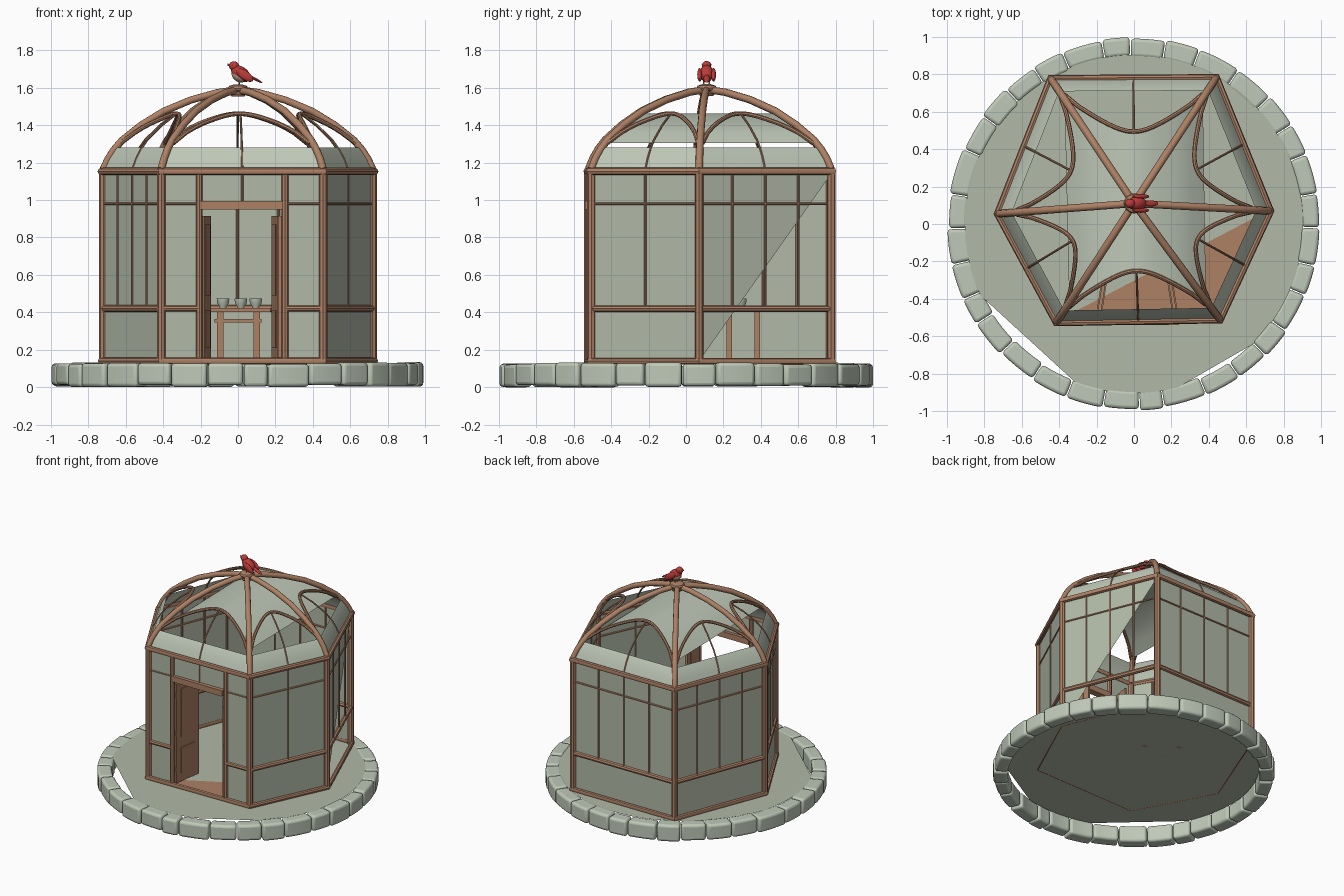
import bpy, bmesh, math, random
from mathutils import Vector, Matrix

if "Cube" in bpy.data.objects:
    bpy.data.objects.remove(bpy.data.objects["Cube"])
random.seed(4)
S = bpy.context.scene.collection


def mat(name, c):
    m = bpy.data.materials.new(name)
    m.diffuse_color = (*c, 1)
    m.use_nodes = True
    m.node_tree.nodes["Principled BSDF"].inputs["Base Color"].default_value = m.diffuse_color
    return m


WOOD = mat("warm wood", (0.42, 0.22, 0.13))
STONE = mat("pale stone", (0.52, 0.58, 0.48))
GLASS = mat("green glass", (0.44, 0.49, 0.39))
RED = mat("red feathers", (0.50, 0.045, 0.04))
TAN = mat("tan belly", (0.42, 0.30, 0.22))


def add(name, me, m):
    o = bpy.data.objects.new(name, me)
    me.materials.clear()
    me.materials.append(m)
    S.objects.link(o)
    return o


def mesh(name, verts, faces, m):
    me = bpy.data.meshes.new(name)
    me.from_pydata([tuple(v) for v in verts], [], faces)
    return add(name, me, m)


def tubes(name, paths, r, m=WOOD, cyclic=False, res=2):
    # round bars along one or more paths, turned into a mesh
    cu = bpy.data.curves.new(name, 'CURVE')
    cu.dimensions = '3D'
    cu.bevel_depth, cu.bevel_resolution, cu.use_fill_caps = r, res, True
    for p in paths:
        sp = cu.splines.new('POLY')
        sp.points.add(len(p) - 1)
        for q, v in zip(sp.points, p):
            q.co = (*v, 1)
        sp.use_cyclic_u = cyclic
    tmp = bpy.data.objects.new("tmp", cu)
    S.objects.link(tmp)
    bpy.context.view_layer.update()
    me = bpy.data.meshes.new_from_object(tmp.evaluated_get(bpy.context.evaluated_depsgraph_get()))
    bpy.data.objects.remove(tmp)
    return add(name, me, m)


def box(name, c, size, m=WOOD, rot=0.0):
    bm = bmesh.new()
    bmesh.ops.create_cube(bm, size=1)
    bm.transform(Matrix.Translation(c) @ Matrix.Rotation(rot, 4, 'Z') @ Matrix.Diagonal((*size, 1)))
    me = bpy.data.meshes.new(name)
    bm.to_mesh(me)
    return add(name, me, m)


def ball(name, c, rad, m, tilt=0.0):
    bm = bmesh.new()
    bmesh.ops.create_uvsphere(bm, u_segments=20, v_segments=12, radius=1)
    bm.transform(Matrix.Translation(c) @ Matrix.Rotation(tilt, 4, 'Y') @ Matrix.Diagonal((*rad, 1)))
    me = bpy.data.meshes.new(name)
    bm.to_mesh(me)
    return add(name, me, m)


def lathe(name, c, prof, m, n=20):
    v, f = [], []
    for r, z in prof:
        v += [(c[0] + r * math.cos(k * math.tau / n), c[1] + r * math.sin(k * math.tau / n), c[2] + z) for k in range(n)]
    for j in range(len(prof) - 1):
        f += [(j * n + k, j * n + (k + 1) % n, (j + 1) * n + (k + 1) % n, (j + 1) * n + k) for k in range(n)]
    return mesh(name, v, f, m)


# ring of rounded edging stones
cuts = [(i + random.uniform(-0.2, 0.2)) * math.tau / 32 for i in range(32)]
v, f = [], []
for i, a0 in enumerate(cuts):
    a1 = cuts[(i + 1) % 32] + (math.tau if i == 31 else 0)
    r0, r1 = 0.893 + random.uniform(-.006, .006), 1 - random.uniform(0, .012)
    z0, z1, b = random.uniform(0, .012), 0.13 + random.uniform(-.008, .004), len(v)
    for k in range(5):
        a = a0 + .003 + (a1 - a0 - .006) * k / 4
        v += [(r * math.cos(a), r * math.sin(a), z) for r, z in ((r0, z0), (r1, z0), (r1, z1), (r0, z1))]
        if k:
            f += [(b + 4 * k - 4 + j, b + 4 * k - 4 + (j + 1) % 4, b + 4 * k + (j + 1) % 4, b + 4 * k + j) for j in range(4)]
    f += [(b + 3, b + 2, b + 1, b), (b + 16, b + 17, b + 18, b + 19)]
stones = mesh("edging_stones", v, [q[::-1] for q in f], STONE)
bm = bmesh.new()
bm.from_mesh(stones.data)
bmesh.ops.recalc_face_normals(bm, faces=bm.faces)
bm.to_mesh(stones.data)
bev = stones.modifiers.new("rounding", 'BEVEL')
bev.width, bev.segments, bev.limit_method = 0.018, 3, 'ANGLE'

# floor disc with its two straight clipped edges
angs = [a for a in range(0, 360, 5) if not (205 < a < 246 or 285 < a < 313)]
mesh("floor", [(.905 * math.cos(math.radians(a)), .905 * math.sin(math.radians(a)), .125) for a in angs],
     [tuple(range(len(angs)))], GLASS)

# hexagon plan, counter-clockwise from the left front corner
HEX = [Vector(p) for p in ((-.41, -.52), (.455, -.505), (.72, .07), (.435, .775), (-.44, .77), (-.72, .055))]
C = Vector((0, .11))


def P(xy, z):
    return Vector((xy[0], xy[1], z))


mesh("floor_boards", [P(HEX[i] * .99, .129) for i in (0, 1, 2)], [(0, 1, 2)], WOOD)
tubes("corner_posts", [[P(h, .13), P(h, 1.15)] for h in HEX], .023)
tubes("base_sill", [[P(C + (h - C) * 1.015, .14) for h in HEX]], .018, cyclic=True)
tubes("eave_beam", [[P(C + (h - C) * 1.015, 1.153) for h in HEX]], .02, cyclic=True)

# wall glass, rails and thin bars
for i in range(6):
    a, b = HEX[i], HEX[(i + 1) % 6]
    L = lambda t, z: P(a.lerp(b, t), z)
    if i == 0:  # front wall leaves a doorway
        for n, t0, t1, z0 in (("left", 0, .235, .14), ("right", .765, 1, .14), ("top", .235, .765, .97)):
            mesh("front_glass_" + n, [L(t0, z0), L(t1, z0), L(t1, 1.14), L(t0, 1.14)], [(0, 1, 2, 3)], GLASS)
        tubes("front_rails", [[L(0, .42), L(.235, .42)], [L(.765, .42), L(1, .42)]], .016)
        tubes("front_thin_bars", [[L(0, .98), L(.235, .98)], [L(.765, .98), L(1, .98)], [L(.5, .98), L(.5, 1.14)]], .006)
        tubes("door_posts", [[L(t, .13), L(t, 1.14)] for t in (.235, .765)], .018)
        continue
    q = [L(0, .14), L(1, .14), L(1, 1.14), L(0, 1.14)]
    # the right rear pane keeps only its upper triangle
    mesh("wall_glass_%d" % i, q, [(0, 2, 3)] if i == 2 else [(0, 1, 2, 3)], GLASS)
    tubes("wall_rail_%d" % i, [[L(0, .42), L(1, .42)]], .018)
    ts = (.5,) if i == 1 else (.25, .5, .75)
    tubes("wall_thin_bars_%d" % i, [[L(0, .98), L(1, .98)]] + [[L(t, .42), L(t, 1.14)] for t in ts], .007)

# doorway header and the two doors swung inwards
box("door_header", (.02, -.515, .972), (.44, .05, .045))
for n, x, s in (("left", -.172, -1), ("right", .205, 1)):
    lean = s * math.radians(9)
    box(n + "_door", (x, -.385, .53), (.018, .23, .77), WOOD, lean)
    for z, h in ((.31, .2), (.68, .38)):
        box(n + "_door_panel", (x, -.385, z), (.03, .14, h), WOOD, lean)
    for z in (.25, .53, .83):
        box(n + "_hinge", (x + s * .022, -.49, z), (.02, .025, .04))

# domed roof: scale and height along each rib
PROF = [(1, 1.165), (.965, 1.22), (.92, 1.27), (.86, 1.32), (.72, 1.40), (.55, 1.475), (.35, 1.535), (.15, 1.575), (0, 1.59)]


def height(s):
    for (s0, z0), (s1, z1) in zip(PROF, PROF[1:]):
        if s >= s1:
            return z0 + (z1 - z0) * (s0 - s) / (s0 - s1)


def roof(i, t, s):
    p = C + (HEX[i].lerp(HEX[(i + 1) % 6], t) - C) * s
    return P(p, height(s))


tubes("roof_ribs", [[roof(i, 0, s) for s in (1, .965, .92, .86, .79, .72, .63, .55, .45, .35, .25, .15, .03)] for i in range(6)], .02, res=3)
arches = [[roof(i, .02 + .96 * k / 20, .88 - .3 * math.sin(math.pi * k / 20) ** .65) for k in range(21)] for i in range(6)]
tubes("roof_arches", arches, .012)
tubes("roof_bars", [[roof(i, .5, s) for s in (1, .96, .92, .86, .72, .58)] for i in range(6)], .006)

# curved lower roof glass
steps = (1, .985, .965, .94, .92, .908)
for i in range(6):
    v = [roof(i, t, s) for s in steps for t in (0, 1)]
    mesh("roof_glass_%d" % i, v, [(2 * k, 2 * k + 1, 2 * k + 3, 2 * k + 2) for k in range(len(steps) - 1)], STONE)

# vault joining the front and rear arches
v = arches[0] + arches[3][::-1]
mesh("roof_vault", v, [(k, k + 1, k + 22, k + 21) for k in range(20)], STONE)

# finial under the bird
lathe("finial", (0, .11, 1.555), [(0, 0), (.035, 0), (.042, .012), (.035, .022), (.05, .03), (.054, .042), (.048, .055), (.02, .064), (0, .064)], WOOD)

# bird facing left
T = math.radians(35)
ball("bird_body", (.015, .11, 1.676), (.058, .037, .037), RED, T)
ball("bird_belly", (.004, .11, 1.662), (.042, .031, .029), TAN, T)
ball("bird_head", (-.022, .11, 1.717), (.027, .025, .025), RED)
tubes("bird_beak", [[(-.04, .11, 1.72), (-.056, .11, 1.724)]], .006, TAN)
ball("bird_tail", (.09, .11, 1.648), (.045, .016, .007), RED, math.radians(28))
for s in (-1, 1):
    ball("bird_wing", (.036, .11 + s * .037, 1.668), (.053, .013, .024), RED, T)
    ball("bird_eye", (-.032, .11 + s * .022, 1.722), (.004, .004, .004), TAN)
    tubes("bird_leg", [[(.005, .11 + s * .014, 1.612), (.008, .11 + s * .014, 1.65)]], .004, TAN)

# table with three cups
box("table_top", (.015, .305, .412), (.32, .21, .02))
for x in (-.095, .1):
    for y in (.23, .38):
        box("table_leg", (x, y, .265), (.035, .03, .28))
box("table_rail", (.0, .23, .355), (.25, .015, .018))
box("table_back_rail", (.0, .38, .355), (.25, .015, .018))
for x in (-.08, .015, .095):
    lathe("cup", (x, .29, .423), [(0, .002), (.018, 0), (.02, .008), (.031, .025), (.034, .052), (.03, .052), (.027, .025), (0, .012)], STONE)

# smooth the rounded parts, keep sharp edges
bpy.ops.object.select_all(action='DESELECT')
for o in S.objects:
    o.select_set(True)
bpy.context.view_layer.objects.active = stones
bpy.ops.object.shade_smooth_by_angle(angle=math.radians(40))
